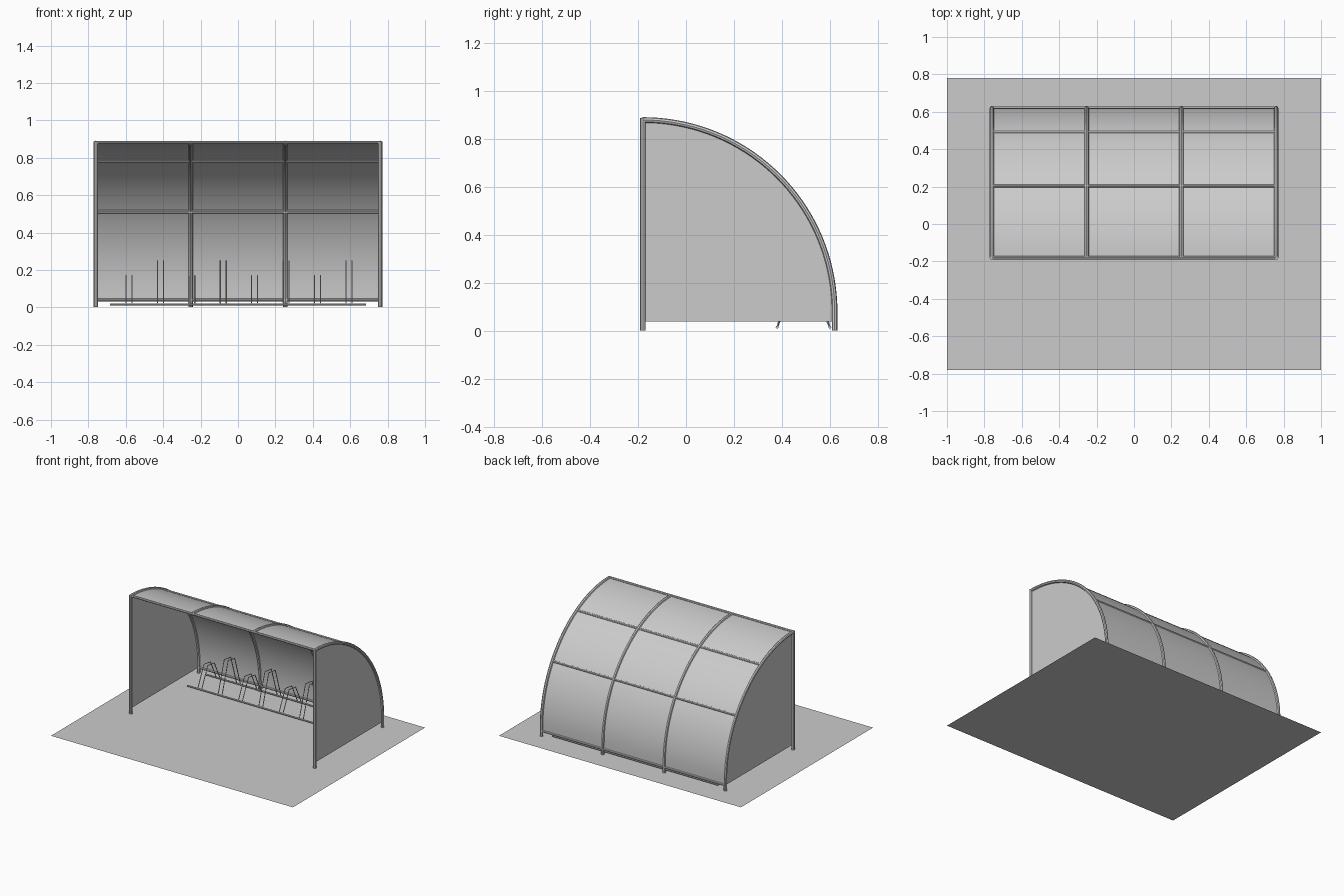
import bpy
import bmesh
from math import sin, cos, pi

cube = bpy.data.objects.get("Cube")
if cube:
    bpy.data.objects.remove(cube, do_unlink=True)


# One pale grey for the whole model
GREY = bpy.data.materials.new("pale grey")
GREY.use_nodes = True
colour = (0.6, 0.6, 0.6, 1)
GREY.diffuse_color = colour
GREY.node_tree.nodes["Principled BSDF"].inputs["Base Color"].default_value = colour

# Main dimensions: the roof is a quarter circle standing on a short upright
FRONT_Y, EAVE_Z, RADIUS = -0.18, 0.08, 0.8
BACK_Y, TOP_Z = FRONT_Y + RADIUS, EAVE_Z + RADIUS
HALF_X, GAP, FOOT = 0.76, 0.04, 0.001
STEPS = 36


def arc(bottom):
    """Roof profile in (y, z), from the back foot to the front edge."""
    points = [(BACK_Y, bottom)]
    for i in range(STEPS + 1):
        a = i / STEPS * pi / 2
        points.append((FRONT_Y + RADIUS * cos(a), EAVE_Z + RADIUS * sin(a)))
    return points


def add_object(name, mesh):
    ob = bpy.data.objects.new(name, mesh)
    bpy.context.collection.objects.link(ob)
    mesh.materials.clear()
    mesh.materials.append(GREY)
    return ob


def mesh_from(name, bm):
    mesh = bpy.data.meshes.new(name)
    bm.to_mesh(mesh)
    bm.free()
    return add_object(name, mesh)


def smooth(ob, angle):
    bpy.ops.object.select_all(action='DESELECT')
    ob.select_set(True)
    bpy.context.view_layer.objects.active = ob
    bpy.ops.object.shade_smooth_by_angle(angle=angle)


def tube(name, paths, radius):
    """Eight-sided tubes swept along one or more paths."""
    curve = bpy.data.curves.new(name, 'CURVE')
    curve.dimensions = '3D'
    curve.bevel_depth = radius
    curve.bevel_resolution = 2
    curve.use_fill_caps = True
    for path in paths:
        spline = curve.splines.new('POLY')
        spline.points.add(len(path) - 1)
        for point, co in zip(spline.points, path):
            point.co = (*co, 1)
    temp = bpy.data.objects.new(name + "_path", curve)
    bpy.context.collection.objects.link(temp)
    bpy.context.view_layer.update()
    graph = bpy.context.evaluated_depsgraph_get()
    mesh = bpy.data.meshes.new_from_object(temp.evaluated_get(graph))
    bpy.data.objects.remove(temp, do_unlink=True)
    mesh.name = name
    smooth(add_object(name, mesh), 0.5)


def rail(name, y, z, half, radius):
    tube(name, [[(-half, y, z), (half, y, z)]], radius)


# Ground slab
bm = bmesh.new()
bm.faces.new([bm.verts.new((x, y, 0)) for x, y in
              ((-1, -0.78), (1, -0.78), (1, 0.78), (-1, 0.78))])
mesh_from("ground_slab", bm)

# Curved roof and back sheet
bm = bmesh.new()
rows = [[bm.verts.new((x, y, z)) for x in (-HALF_X, HALF_X)] for y, z in arc(GAP)]
for a, b in zip(rows, rows[1:]):
    bm.faces.new((a[0], b[0], b[1], a[1]))
bmesh.ops.recalc_face_normals(bm, faces=bm.faces)
smooth(mesh_from("roof_sheet", bm), 0.5)

# End panels and front posts
for side, s in (("left", 1), ("right", -1)):
    x = s * HALF_X
    bm = bmesh.new()
    outline = arc(GAP) + [(FRONT_Y, GAP)]
    face = bm.faces.new([bm.verts.new((x, y, z)) for y, z in outline])
    face.normal_update()
    if face.normal.x * s < 0:
        face.normal_flip()
    mesh_from(side + "_end_panel", bm)
    tube(side + "_front_post", [[(x, FRONT_Y, FOOT), (x, FRONT_Y, TOP_Z + 0.008)]], 0.0115)

# Arched ribs
for i in range(4):
    x = -HALF_X + i * 2 * HALF_X / 3
    tube(f"arch_rib_{i + 1}", [[(x, y, z) for y, z in arc(FOOT)]], 0.0115)

# Cross rails
rail("front_beam", FRONT_Y, TOP_Z + 0.002, HALF_X, 0.009)
rail("upper_purlin", 0.203, 0.781, HALF_X, 0.009)
rail("lower_purlin", 0.49, 0.512, HALF_X, 0.009)
rail("bottom_rail", BACK_Y, GAP, HALF_X, 0.008)

# Bicycle rack: two floor rails with alternating low and high hoops
RACK_FRONT, RACK_BACK = 0.38, 0.6
rail("rack_front_rail", RACK_FRONT, 0.016, 0.685, 0.006)
rail("rack_back_rail", RACK_BACK, 0.016, 0.685, 0.006)
for i in range(8):
    x = -0.583 + i * 0.168
    top = 0.25 if i % 2 else 0.17
    hoops = [[(x + dx, RACK_FRONT, 0.016), (x + dx, 0.453, top),
              (x + dx, 0.53, top - 0.01), (x + dx, RACK_BACK, 0.016)]
             for dx in (-0.016, 0.016)]
    tube(f"rack_hoop_{i + 1}", hoops, 0.003)
